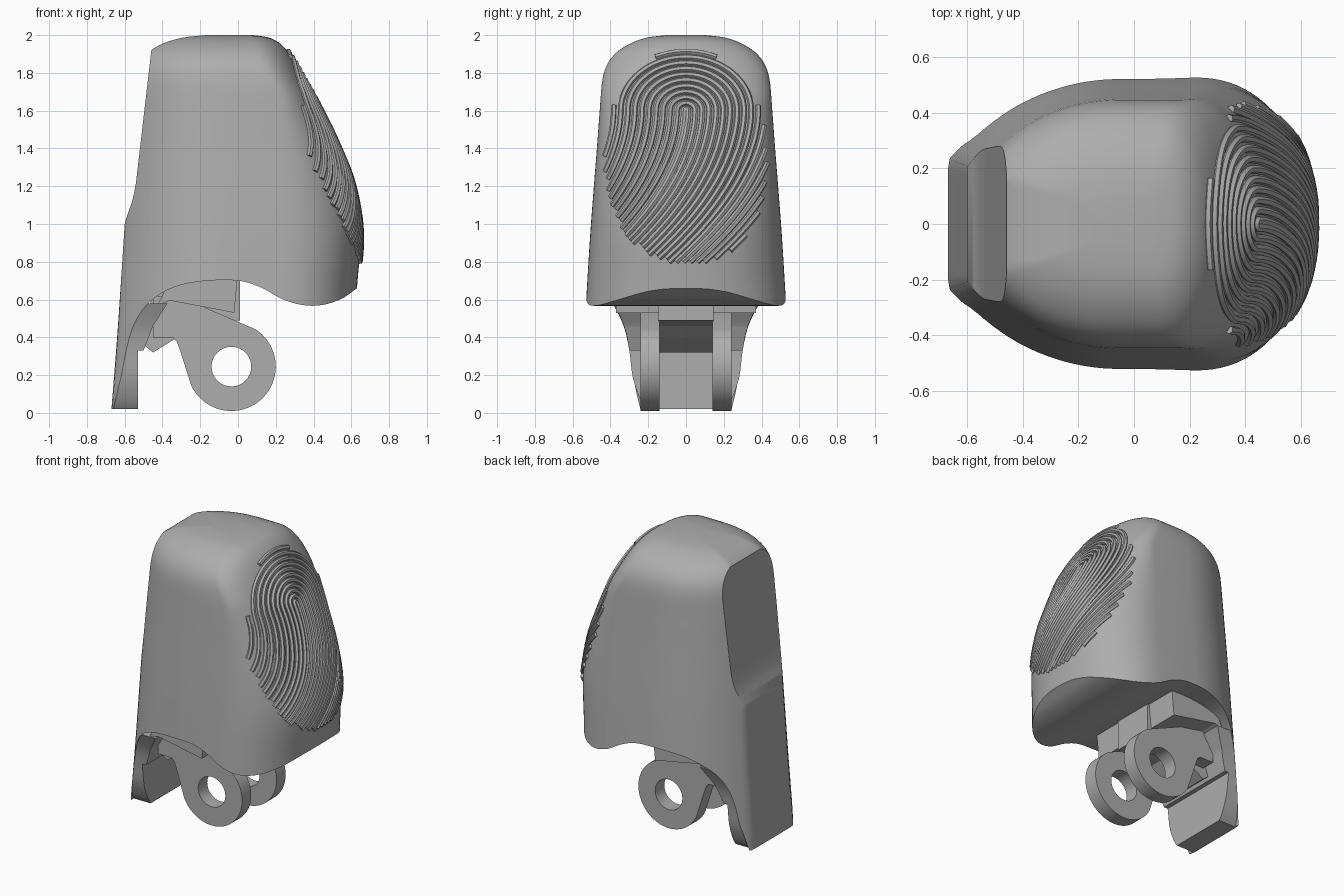
import bpy, bmesh, math
from math import sin, cos, pi, copysign
from mathutils import Vector
from mathutils.bvhtree import BVHTree

if "Cube" in bpy.data.objects:
    bpy.data.objects.remove(bpy.data.objects["Cube"])

grey = bpy.data.materials.new("plain grey")
grey.use_nodes = True
grey.diffuse_color = (0.42, 0.42, 0.42, 1)
grey.node_tree.nodes["Principled BSDF"].inputs["Base Color"].default_value = grey.diffuse_color


def add_object(name, bm):
    bmesh.ops.recalc_face_normals(bm, faces=bm.faces)
    mesh = bpy.data.meshes.new(name)
    bm.to_mesh(mesh)
    bm.free()
    mesh.materials.append(grey)
    ob = bpy.data.objects.new(name, mesh)
    bpy.context.collection.objects.link(ob)
    return ob


def select(ob):
    bpy.ops.object.select_all(action='DESELECT')
    ob.select_set(True)
    bpy.context.view_layer.objects.active = ob


def smooth(ob, angle=32):
    select(ob)
    bpy.ops.object.shade_smooth_by_angle(angle=math.radians(angle))


def prism(name, outline, low, high, axis="y"):
    """Extrude an xz outline along y, or a yz outline along x."""
    bm = bmesh.new()

    def place(p, d):
        return (p[0], d, p[1]) if axis == "y" else (d, p[0], p[1])
    face = bm.faces.new([bm.verts.new(place(p, low)) for p in outline])
    new = bmesh.ops.extrude_face_region(bm, geom=[face])["geom"]
    shift = Vector(place((0, 0), high - low))
    bmesh.ops.translate(bm, vec=shift, verts=[v for v in new if isinstance(v, bmesh.types.BMVert)])
    return add_object(name, bm)


def boolean(ob, cutter, operation='DIFFERENCE'):
    cutter.hide_render = True
    mod = ob.modifiers.new("cut", 'BOOLEAN')
    mod.object, mod.operation, mod.solver = cutter, operation, 'EXACT'
    select(ob)
    bpy.ops.object.modifier_apply(modifier=mod.name)
    bpy.data.objects.remove(cutter)


def spline(rows, steps):
    """Smooth path through rows of any length."""
    out = []
    for i in range(len(rows) - 1):
        quad = rows[max(i - 1, 0)], rows[i], rows[i + 1], rows[min(i + 2, len(rows) - 1)]
        for s in range(steps):
            t = s / steps
            out.append([b + t / 2 * (c - a + t * (2*a - 5*b + 4*c - d + t * (3*(b - c) + d - a)))
                        for a, b, c, d in zip(*quad)])
    return out + [list(rows[-1])]


# Body levels: height, left end, right end, half width
LEVELS = [(0.02, -0.67, 0.62, 0.565), (0.4, -0.64, 0.62, 0.54), (0.66, -0.622, 0.63, 0.525),
          (0.95, -0.603, 0.65, 0.507), (1.2, -0.586, 0.61, 0.488), (1.4, -0.572, 0.535, 0.472),
          (1.6, -0.558, 0.44, 0.457), (1.78, -0.54, 0.343, 0.44), (1.88, -0.5, 0.287, 0.395),
          (1.945, -0.42, 0.235, 0.315), (1.985, -0.3, 0.17, 0.215), (2.0, -0.17, 0.08, 0.1)]


def body(name, sides=96):
    bm = bmesh.new()
    rings = []
    for z, left, right, half in spline(LEVELS, 4):
        ring = []
        for i in range(sides):
            a = 2 * pi * (i + 0.5) / sides
            c, s = cos(a), sin(a)
            if c > 0:    # rounded pad side
                mid = min(0.2, right - 0.2 * min(1, half / 0.4))
                x = mid + (right - mid) * c ** 0.88
                y = half * copysign(abs(s) ** 0.88, s)
            else:        # long oval with a flat end
                mid = max(-0.05, left + 0.1) if z < 1.95 else -0.05
                x = max(mid + (mid - left + 0.055) * c, left)
                y = half * s
            ring.append(bm.verts.new((x, y, z)))
        rings.append(ring)
    for lower, upper in zip(rings, rings[1:]):
        for i in range(sides):
            j = (i + 1) % sides
            bm.faces.new((lower[i], lower[j], upper[j], upper[i]))
    bm.faces.new(rings[0])
    bm.faces.new(rings[-1])
    return add_object(name, bm)


# Fingertip shell with its wavy lower edge and flat nail recess
shell = body("fingertip_shell")
edge = spline([(-0.66, 0.02), (-0.63, 0.15), (-0.595, 0.32), (-0.55, 0.47), (-0.47, 0.585),
               (-0.34, 0.665), (-0.18, 0.698), (0, 0.7), (0.12, 0.665), (0.24, 0.6),
               (0.35, 0.57), (0.45, 0.572), (0.55, 0.605), (0.63, 0.66), (0.72, 0.72)], 5)
boolean(shell, prism("edge_cutter", edge + [(0.9, 0.7), (0.9, -0.2), (-0.66, -0.2)], -1, 1))
floor = spline([(-0.608, 0.98), (-0.585, 1.05), (-0.558, 1.13), (-0.54, 1.22)], 4)
boolean(shell, prism("nail_cutter", floor + [(-0.46, 1.91), (-0.44, 2.1), (-0.9, 2.1), (-0.9, 0.98)], -1, 1))
smooth(shell)

# Rear tab, kept from the same body surface
tab = body("rear_tab")
side = spline([(0.19, 0.0), (0.235, 0.06), (0.28, 0.18), (0.3, 0.33), (0.325, 0.45), (0.38, 0.58)], 4)
outline = side + [(-y, z) for y, z in reversed(side)]
boolean(tab, prism("tab_outline", outline, -0.9, -0.2, "x"), 'INTERSECT')
boolean(tab, prism("tab_inner_cutter", [(-0.53, -0.1), (-0.53, 0.33), (-0.5, 0.33), (-0.45, 0.46),
                                       (-0.36, 0.6), (0, 0.6), (0, -0.1)], -1, 1))
smooth(tab)

# Hinge lugs with pin holes
cx, cz, radius, hole = -0.035, 0.245, 0.235, 0.105


def arc(r, start, end, count):
    return [(cx + r * cos(a), cz + r * sin(a)) for a in
            (math.radians(start + (end - start) * i / count) for i in range(count + 1))]


lug = arc(radius, 57, -155, 40) + [(-0.278, 0.24), (-0.31, 0.34), (-0.325, 0.38), (-0.345, 0.4),
                                   (-0.45, 0.4), (-0.45, 0.62), (-0.18, 0.6), (-0.18, 0.56)]
for name, y in (("front_hinge_lug", -0.24), ("back_hinge_lug", 0.14)):
    ob = prism(name, lug, y, y + 0.1)
    boolean(ob, prism("pin_hole_cutter", arc(hole, 0, 351, 39), -1, 1))
    smooth(ob)

# Hinge root and the wider mounting plate above it
prism("hinge_root", [(-0.5, 0.36), (-0.45, 0.32), (-0.32, 0.4), (-0.25, 0.46), (0.01, 0.49),
                     (0.01, 0.74), (-0.45, 0.66)], -0.145, 0.145)
prism("mounting_plate", [(-0.43, 0.565), (-0.36, 0.595), (-0.02, 0.53), (0.0, 0.74), (-0.36, 0.7)],
      -0.37, 0.37)

# Fingerprint ridges: loops round a core, drifting sideways below it
tree = BVHTree.FromObject(shell, bpy.context.evaluated_depsgraph_get())
curve = bpy.data.curves.new("fingerprint_ridges", 'CURVE')
curve.dimensions = '3D'
curve.bevel_depth = 0.0155
curve.bevel_resolution = 1
curve.use_fill_caps = True


def on_pad(y, z):
    return abs(y / 0.43) ** 2.2 + abs((z - 1.35) / 0.565) ** 2.2 < 1


def add_ridge(points):
    if len(points) < 4:
        return
    sp = curve.splines.new('POLY')
    sp.points.add(len(points) - 1)
    for p, co in zip(sp.points, points):
        p.co = (*co, 1)


core = 1.6
for k in range(25):
    r = 0.012 + 0.037 * k
    drops = [0.9 * (1 - i / 45) for i in range(45)]
    path = [(-r - 0.72 * d ** 1.9, core - d) for d in drops]
    path += [(-r * cos(pi * i / 36), core + 0.82 * r * sin(pi * i / 36)) for i in range(37)]
    path += [(r - 0.72 * d ** 1.9, core - d) for d in reversed(drops)]
    run = []
    for y, z in path:
        hit = tree.ray_cast(Vector((3, y, z)), Vector((-1, 0, 0)))[0] if on_pad(y, z) else None
        if hit:
            run.append(hit + Vector((0.003, 0, 0)))
        else:
            add_ridge(run)
            run = []
    add_ridge(run)
ridges = bpy.data.objects.new("fingerprint_ridges", curve)
bpy.context.collection.objects.link(ridges)
curve.materials.append(grey)
select(ridges)
bpy.ops.object.convert(target='MESH')
smooth(bpy.context.view_layer.objects.active, 50)
